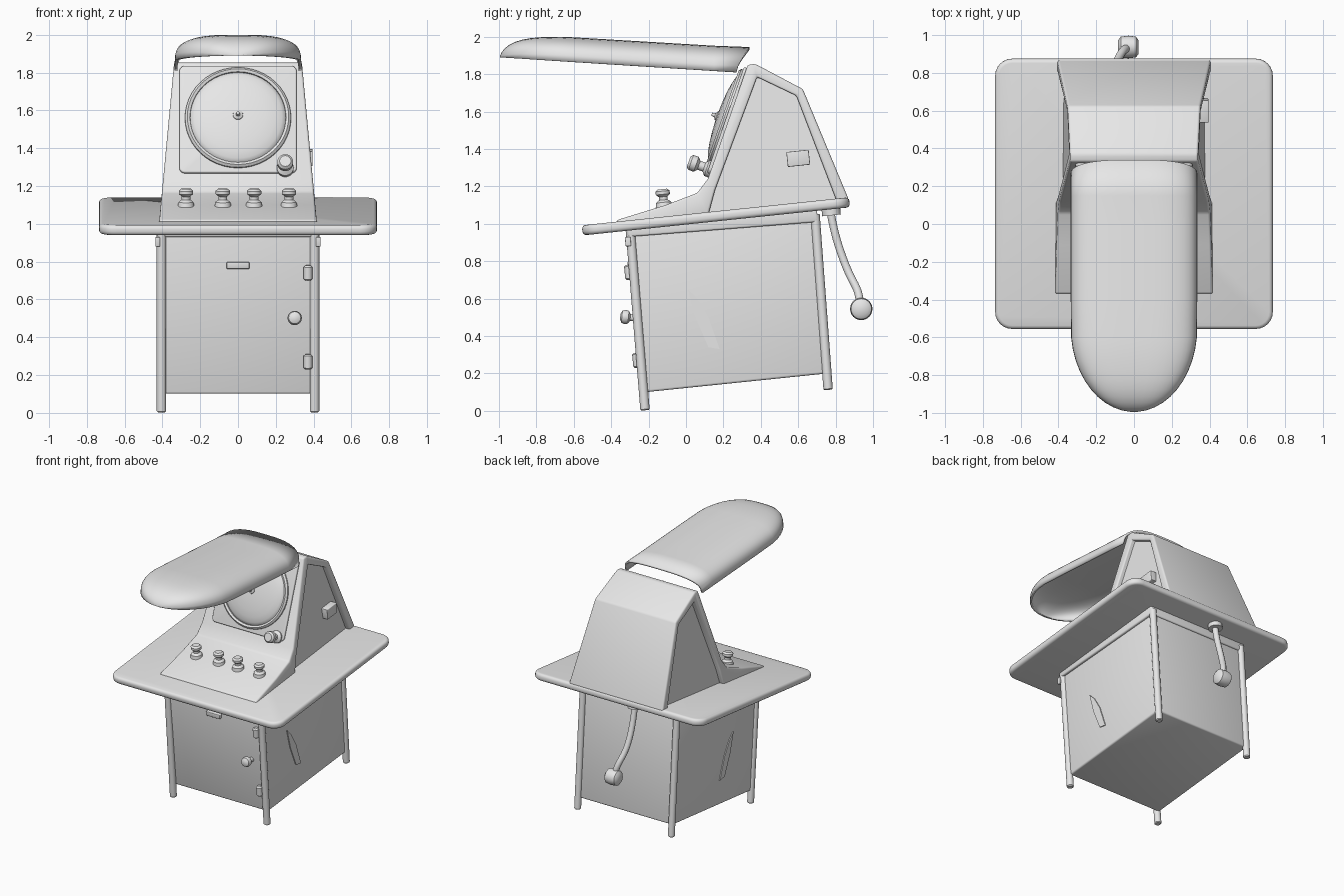
import bpy, bmesh, math
from mathutils import Vector, Matrix

if "Cube" in bpy.data.objects:
    bpy.data.objects.remove(bpy.data.objects["Cube"])

grey = bpy.data.materials.new("plain grey")
grey.diffuse_color = (0.8, 0.8, 0.8, 1)
grey.use_nodes = True
grey.node_tree.nodes["Principled BSDF"].inputs["Base Color"].default_value = grey.diffuse_color
TILT = math.radians(6)       # the whole machine leans forward
SCREEN = -0.336              # lean of the screen face
SCREEN_N = Vector((0, -0.944, 0.33))


def finish(name, bm, bevel=0, segs=3):
    """Optionally round the hard edges, then turn the bmesh into a smooth object."""
    bmesh.ops.recalc_face_normals(bm, faces=bm.faces)
    if bevel:
        hard = [e for e in bm.edges if e.is_manifold and e.calc_face_angle(0) > 0.5]
        bmesh.ops.bevel(bm, geom=hard, offset=bevel, segments=segs, profile=0.5,
                        affect='EDGES', clamp_overlap=True)
    me = bpy.data.meshes.new(name)
    bm.to_mesh(me)
    bm.free()
    me.materials.append(grey)
    ob = bpy.data.objects.new(name, me)
    bpy.context.collection.objects.link(ob)
    bpy.ops.object.select_all(action='DESELECT')
    bpy.context.view_layer.objects.active = ob
    ob.select_set(True)
    bpy.ops.object.shade_smooth_by_angle(angle=math.radians(40))
    return ob


def prism(name, pts, half_width, bevel):
    """Side profile (y, z) spanning x; half_width may depend on height."""
    bm = bmesh.new()
    sides = [[bm.verts.new((s * half_width(z), y, z)) for y, z in pts] for s in (-1, 1)]
    for loop in sides:
        bm.faces.new(loop)
    n = len(pts)
    for i in range(n):
        j = (i + 1) % n
        bm.faces.new((sides[0][i], sides[0][j], sides[1][j], sides[1][i]))
    return finish(name, bm, bevel)


def box(name, loc, size, tilt=0, bevel=0.005, corner=0, corner_axis=2):
    """Tilted box; corner rounds the four edges along one axis first."""
    bm = bmesh.new()
    bmesh.ops.create_cube(bm, size=1)
    bmesh.ops.scale(bm, vec=size, verts=bm.verts)
    if corner:
        edges = [e for e in bm.edges
                 if abs((e.verts[0].co - e.verts[1].co).normalized()[corner_axis]) > 0.9]
        bmesh.ops.bevel(bm, geom=edges, offset=corner, segments=6, profile=0.5, affect='EDGES')
    bm.transform(Matrix.Translation(loc) @ Matrix.Rotation(tilt, 4, 'X'))
    return finish(name, bm, bevel)


def lathe(name, prof, loc, axis, sides=24):
    """Turned part from (radius, height) pairs along an axis."""
    bm = bmesh.new()
    rings = [[bm.verts.new((r * math.cos(math.tau * i / sides),
                            r * math.sin(math.tau * i / sides), h)) for i in range(sides)]
             for r, h in prof]
    for a, b in zip(rings, rings[1:]):
        for i in range(sides):
            j = (i + 1) % sides
            bm.faces.new((a[i], a[j], b[j], b[i]))
    bm.faces.new(rings[0])
    bm.faces.new(rings[-1])
    q = Vector(axis).normalized().to_track_quat('Z', 'Y')
    bm.transform(Matrix.Translation(loc) @ q.to_matrix().to_4x4())
    return finish(name, bm)


# Cabinet, collar under the table and corner posts that end in legs
prism("cabinet", [(-0.308, 0.97), (-0.217, 0.1), (0.755, 0.2), (0.69, 1.06)],
      lambda z: 0.412, 0.012)
prism("collar", [(-0.315, 0.99), (-0.312, 0.93), (0.705, 1.01), (0.7, 1.08)],
      lambda z: 0.43, 0.01)
for s, side in ((-1, "left"), (1, "right")):
    for end, top, bottom in (("front", (-0.298, 0.97), (-0.219, 0.003)),
                             ("back", (0.69, 1.05), (0.76, 0.112))):
        a, b = Vector((s * 0.405, *bottom)), Vector((s * 0.405, *top))
        length = (b - a).length
        lathe(f"{end}_{side}_leg", [(0.019, 0), (0.025, 0.006), (0.025, length)], a, b - a, 16)
    # Thin plate on each cabinet side
    plate = [(0.01, 0.65), (0.06, 0.6), (0.12, 0.5), (0.18, 0.33), (0.12, 0.34), (0.05, 0.5)]
    bm = bmesh.new()
    f = bm.faces.new([bm.verts.new((s * 0.41, y, z)) for y, z in plate])
    ext = bmesh.ops.extrude_face_region(bm, geom=[f])["geom"]
    bmesh.ops.translate(bm, vec=(s * 0.009, 0, 0),
                        verts=[v for v in ext if isinstance(v, bmesh.types.BMVert)])
    finish(f"{side}_side_plate", bm)

# Door hardware
for z, y in ((0.74, -0.305), (0.27, -0.262)):
    lathe("hinge", [(0.014, -0.04), (0.023, -0.032), (0.023, 0.032), (0.014, 0.04)],
          (0.37, y, z), (0, -0.1, 1), 16)
lathe("door_knob", [(0.018, 0), (0.018, 0.04), (0.034, 0.05), (0.038, 0.068), (0.032, 0.085),
                    (0.015, 0.094)], (0.3, -0.258, 0.495), (0, -1, 0.1))
box("door_pull", (0, -0.297, 0.78), (0.12, 0.03, 0.035), TILT)
for x in (-0.425, 0.425):
    box("latch", (x, -0.31, 0.905), (0.025, 0.03, 0.05), TILT)

# Table top with rounded corners
box("table_top", (0, 0.16, 1.04), (1.47, 1.437, 0.054), TILT, bevel=0.02, corner=0.09)


def hood_width(z):
    return 0.418 - 0.094 * (z - 1)


# Hood: outer band of sill, front, roof and back, with recessed side panels
prism("hood_band", [(-0.37, 0.99), (-0.37, 1.02), (-0.11, 1.10), (0.06, 1.165), (0.117, 1.24),
                    (0.33, 1.85), (0.37, 1.855), (0.625, 1.72), (0.87, 1.13),
                    (0.81, 1.11), (0.59, 1.685), (0.38, 1.785), (0.155, 1.18), (0.12, 1.05)],
      hood_width, 0.012)
prism("hood_side_panels", [(0.09, 1.04), (0.135, 1.2), (0.355, 1.81), (0.60, 1.70), (0.84, 1.11)],
      lambda z: hood_width(z) - 0.035, 0)
box("side_block", (0.365, 0.60, 1.35), (0.06, 0.12, 0.08), TILT)

# Screen plate, ring, dome and centre pin
mid = Vector((0, 0.227, 1.555))
box("screen_plate", mid - Vector((0, 0.002, 0.005)), (0.62, 0.03, 0.60), SCREEN, 0.008, 0.03, 1)
lathe("screen_ring", [(0.282, 0.0), (0.28, 0.025), (0.268, 0.036), (0.254, 0.03), (0.25, 0.0)],
      mid, SCREEN_N, 48)
lathe("screen_dome", [(0.256 * math.cos(a), 0.015 + 0.05 * math.sin(a))
                      for a in [math.radians(d) for d in (0, 12, 25, 40, 55, 70, 82, 89)]],
      mid, SCREEN_N, 48)
lathe("centre_pin", [(0.03, 0.055), (0.026, 0.068), (0.012, 0.076), (0.008, 0.095)],
      mid, SCREEN_N, 16)

# Control knobs
lathe("screen_knob", [(0.045, 0), (0.045, 0.025), (0.025, 0.04), (0.025, 0.07), (0.042, 0.085),
                      (0.042, 0.115), (0.03, 0.128)], (0.25, 0.135, 1.29), SCREEN_N)
for x in (-0.275, -0.08, 0.085, 0.27):
    lathe("control_knob", [(0.045, -0.01), (0.04, 0.015), (0.023, 0.028), (0.023, 0.045),
                           (0.038, 0.058), (0.038, 0.075), (0.025, 0.086)],
          (x, -0.118, 1.10), (0, -0.1, 1))

# Canopy: open arched shell with a rounded front end
bm = bmesh.new()
rows = []
ys = [-0.55 - 0.445 * math.cos(math.radians(d)) for d in range(3, 91, 8)]
ys += [-0.4, -0.2, 0.0, 0.15, 0.27]
for y in ys:
    t = min(1, max(0, (-0.55 - y) / 0.445))
    w = 0.335 * math.sqrt(1 - t * t)
    rim = 1.89 - 0.08 * (y + 0.995) / 1.265
    top = 2.0 - 0.055 * max(0, y + 0.65) / 0.92
    rise = (top - rim) * (1 - t ** 5) ** 0.6
    row = []
    for k in range(25):
        a = math.pi * k / 24
        c, s = math.cos(a), math.sin(a)
        row.append(bm.verts.new((math.copysign(abs(c) ** 0.67, c) * w,
                                 y + (0.07 * s if y > 0.26 else 0),
                                 rim + rise * abs(s) ** 0.67)))
    rows.append(row)
for a, b in zip(rows, rows[1:]):
    for k in range(24):
        bm.faces.new((a[k], a[k + 1], b[k + 1], b[k]))
bm.faces.new(rows[0])
canopy = finish("canopy", bm)
if canopy.data.polygons[len(canopy.data.polygons) // 2].normal.z < 0:
    canopy.data.flip_normals()
shell = canopy.modifiers.new("shell", 'SOLIDIFY')
shell.thickness = 0.015
shell.offset = -1

# Crank at the back: mount, bent rod and drum grip
lathe("crank_mount", [(0.05, -0.03), (0.05, 0.03)], (-0.1, 0.775, 1.075), (0, -0.1, 1))
curve = bpy.data.curves.new("crank_rod", 'CURVE')
curve.dimensions = '3D'
curve.bevel_depth = 0.022
curve.bevel_resolution = 3
curve.use_fill_caps = True
path = [(-0.1, 0.77, 1.08), (-0.1, 0.79, 0.96), (-0.1, 0.835, 0.82), (-0.08, 0.885, 0.7),
        (-0.05, 0.93, 0.63), (-0.035, 0.93, 0.56)]
spline = curve.splines.new('NURBS')
spline.points.add(len(path) - 1)
for p, co in zip(spline.points, path):
    p.co = (*co, 1)
spline.use_endpoint_u = True
spline.order_u = 4
curve.materials.append(grey)
bpy.context.collection.objects.link(bpy.data.objects.new("crank_rod", curve))
lathe("crank_grip", [(0.035, -0.055), (0.055, -0.04), (0.06, 0), (0.055, 0.04), (0.035, 0.055)],
      (-0.03, 0.937, 0.545), (1, 0, 0))
